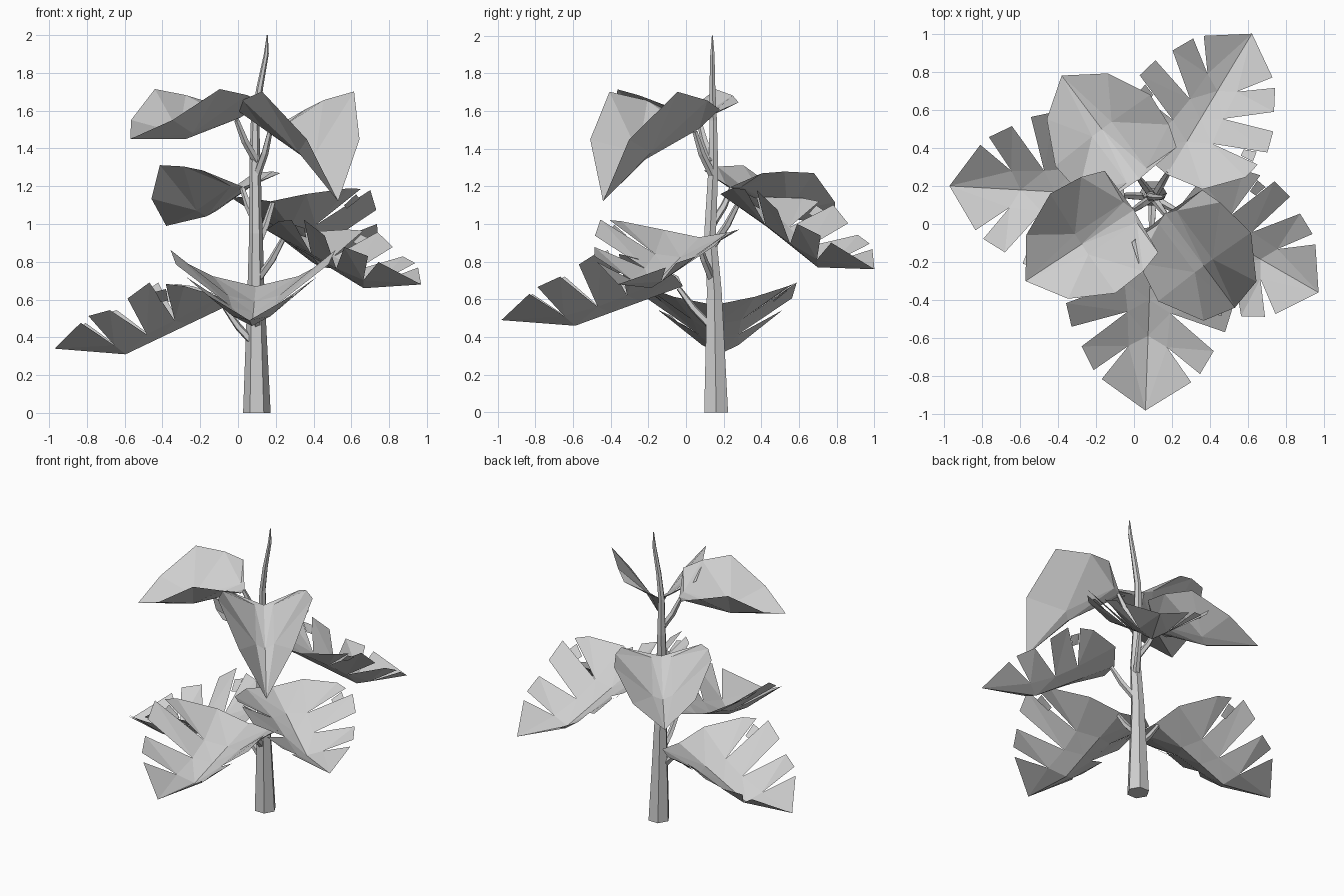
import bpy
import bmesh
from math import cos, sin, pi, hypot
from mathutils import Vector

cube = bpy.data.objects.get("Cube")
if cube:
    bpy.data.objects.remove(cube, do_unlink=True)

grey = bpy.data.materials.new("pale_grey")
grey.use_nodes = True
colour = (0.62, 0.62, 0.62, 1)
grey.diffuse_color = colour
grey.node_tree.nodes["Principled BSDF"].inputs["Base Color"].default_value = colour


def finish(bm, name):
    mesh = bpy.data.meshes.new(name)
    bm.to_mesh(mesh)
    bm.free()
    mesh.materials.append(grey)
    obj = bpy.data.objects.new(name, mesh)
    bpy.context.collection.objects.link(obj)
    return obj


def tube(name, rings, sides, upright=False):
    """Skin a tapered tube through (point, radius) rings."""
    bm = bmesh.new()
    loops = []
    for i, (p, r) in enumerate(rings):
        p = Vector(p)
        d = Vector(rings[min(i + 1, len(rings) - 1)][0]) - Vector(rings[max(i - 1, 0)][0])
        if upright:
            u, v = Vector((1, 0, 0)), Vector((0, 1, 0))
        else:
            u = d.cross(Vector((0, 0, 1))).normalized()
            v = u.cross(d).normalized()
        loops.append([bm.verts.new(p + r * (cos(a) * u + sin(a) * v))
                      for a in (2 * pi * k / sides for k in range(sides))])
    for a, b in zip(loops, loops[1:]):
        for k in range(sides):
            n = (k + 1) % sides
            bm.faces.new((a[k], a[n], b[n], b[k]))
    bm.faces.new(loops[0][::-1])
    bm.faces.new(loops[-1])
    bmesh.ops.recalc_face_normals(bm, faces=bm.faces[:])
    return finish(bm, name)


# Main stem with a bent pointed shoot
tube("stem", [((.1, .16, 0), .073), ((.095, .15, .65), .045),
              ((.095, .128, .95), .036), ((.09, .145, 1.3), .03),
              ((.09, .145, 1.55), .022), ((.115, .14, 1.72), .018),
              ((.15, .14, 1.9), .013), ((.155, .14, 2), .003)], 6, True)


# Half-blade outlines as (distance along, distance sideways) polygons
def broad(bend, widest, shoulder):
    foot, base, tip = (.15, 0), (.18, .08), (1, 0)
    rib, flank = (bend, 0), (bend, .08)
    back, side = (.32, .37), (.17, .32)
    return [[foot, base, flank, rib], [rib, flank, tip],
            [foot, side, back, base], [base, back, flank],
            [back, widest, flank], [widest, shoulder, flank],
            [shoulder, tip, flank]]


SPLIT = [[(.14, 0), (.17, .2), (.34, .36), (.43, .38), (.4, .12), (.34, 0)],
         [(.34, 0), (.4, .12), (.51, .39), (.62, .36), (.54, .1), (.48, 0)],
         [(.48, 0), (.54, .1), (.71, .31), (.82, .25), (.7, .09), (.65, 0)],
         [(.65, 0), (.7, .09), (.86, .21), (1, 0)],
         [(.424, .28), (.43, .35), (.484, .34), (.46, .276)]]

ROOT = Vector((.1, .14, 0))


def leaf(name, lobes, bend, tip, heights, rises, tip_rise=1):
    """Blade folded up from its midrib; heights are at stalk foot, base, bend and tip."""
    foot_z, base_z, bend_z, tip_z = heights
    reach = hypot(tip[0] - ROOT.x, tip[1] - ROOT.y)
    ahead = (Vector((tip[0], tip[1], 0)) - ROOT) / reach
    left = Vector((-ahead.y, ahead.x, 0))
    start = .14

    def rib(t):
        if t < bend:
            return base_z + (bend_z - base_z) * (t - start) / (bend - start)
        return bend_z + (tip_z - bend_z) * (t - bend) / (1 - bend)

    bm = bmesh.new()
    for side in (1, -1):
        for lobe in lobes:
            face = bm.faces.new([bm.verts.new((t, side * w, 0)) for t, w in lobe])
            face.normal_update()
            if face.normal.z < 0:
                face.normal_flip()
    bmesh.ops.triangulate(bm, faces=bm.faces[:])
    bmesh.ops.remove_doubles(bm, verts=bm.verts[:], dist=.001)
    for v in bm.verts:
        t, w = v.co.x, v.co.y
        rise = rises[0] if w > 0 else rises[1]
        if t > .8:
            rise *= tip_rise
        # The blade curls up more steeply towards its edges
        curl = abs(w) * (abs(w) / .38) ** .35
        v.co = ROOT + ahead * t * reach + left * w * reach
        v.co.z = rib(t) + curl * reach * rise * min(1, .2 + 1.55 * t)
    finish(bm, name)

    # Stalk rising from the stem to the blade
    foot = ROOT + Vector((0, 0, foot_z))
    base = ROOT + ahead * (start + .02) * reach + Vector((0, 0, base_z - .01))
    mid = foot.lerp(base, .5) + ahead * .012
    tube(name + "_stalk", [(foot, .022), (mid, .02), (base, .014)], 5)


# Lower split leaves
leaf("left_low_leaf", SPLIT, .65, (-.97, .2), (.35, .57, .31, .34), (.74, .74), 1.1)
leaf("front_leaf", SPLIT, .65, (.06, -.98), (.45, .67, .46, .49), (.79, .79))
leaf("right_leaf", SPLIT, .65, (.97, -.36), (.7, .93, .66, .68), (.57, .74))
leaf("back_leaf", SPLIT, .65, (.62, 1), (.88, 1.12, .77, .76), (.6, .8))

# Upper whole leaves
flat_blade = broad(.56, (.55, .39), (.83, .25))
hanging_blade = broad(.62, (.63, .42), (.94, .24))
leaf("back_left_leaf", flat_blade, .56, (-.38, .78), (1, 1.2, 1.04, .99), (.85, .72), .85)
leaf("front_right_leaf", hanging_blade, .62, (.53, -.44), (1.26, 1.5, 1.34, 1.12),
     (1.17, 1.17), 1.7)
leaf("top_left_leaf", flat_blade, .56, (-.57, -.3), (1.33, 1.56, 1.45, 1.45), (.83, .83), .7)
